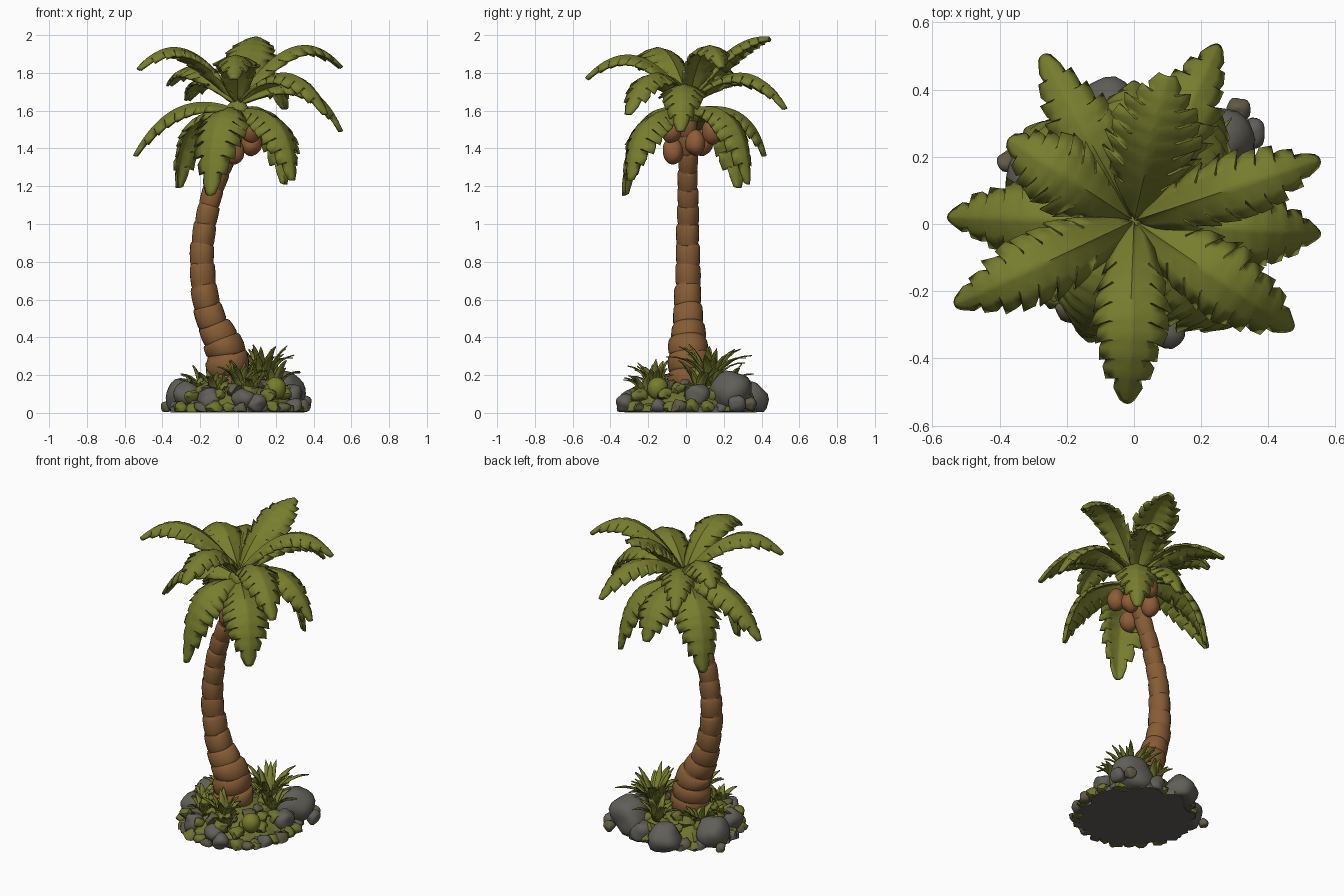
import bpy, bmesh, math, random
from mathutils import Vector, Matrix, noise

if "Cube" in bpy.data.objects:
    bpy.data.objects.remove(bpy.data.objects["Cube"])

random.seed(4)
UP = Vector((0, 0, 1))


def material(name, rgb):
    m = bpy.data.materials.new(name)
    m.diffuse_color = (*rgb, 1)
    m.use_nodes = True
    m.node_tree.nodes["Principled BSDF"].inputs["Base Color"].default_value = m.diffuse_color
    return m


LEAF = material("leaf_green", (0.185, 0.206, 0.027))
MOSS = material("moss_green", (0.155, 0.170, 0.028))
BARK = material("bark_brown", (0.240, 0.108, 0.036))
NUT = material("coconut_brown", (0.275, 0.108, 0.040))
ROCK = material("rock_grey", (0.118, 0.113, 0.098))
EARTH = material("stone_olive", (0.118, 0.106, 0.060))


def build(name, verts, faces, mat, thick=0, angle=40):
    me = bpy.data.meshes.new(name)
    me.from_pydata([tuple(v) for v in verts], [], faces)
    bm = bmesh.new()
    bm.from_mesh(me)
    bmesh.ops.recalc_face_normals(bm, faces=bm.faces)
    bm.to_mesh(me)
    bm.free()
    me.materials.append(mat)
    me.polygons.foreach_set("use_smooth", [True] * len(me.polygons))
    me.set_sharp_from_angle(angle=math.radians(angle))
    ob = bpy.data.objects.new(name, me)
    bpy.context.collection.objects.link(ob)
    if thick:
        mod = ob.modifiers.new("thickness", 'SOLIDIFY')
        mod.thickness = thick
        mod.offset = 0
    return ob


def grid_faces(rows, cols, closed=False, start=0):
    faces = []
    for i in range(rows - 1):
        for j in range(cols if closed else cols - 1):
            a, b = start + i * cols + j, start + i * cols + (j + 1) % cols
            faces.append((a, b, b + cols, a + cols))
    return faces


# Trunk: bowed tube of overlapping cup-shaped segments
PATH = [(-0.03, 0.02, 0.03, 0.10), (-0.045, 0.02, 0.19, 0.115), (-0.07, 0.015, 0.34, 0.104),
        (-0.135, 0.01, 0.48, 0.080), (-0.18, 0.01, 0.65, 0.068), (-0.19, 0.01, 0.84, 0.062),
        (-0.17, 0.01, 1.02, 0.057), (-0.13, 0.01, 1.18, 0.053), (-0.07, 0.01, 1.34, 0.050),
        (-0.02, 0.01, 1.50, 0.050), (0.0, 0.01, 1.62, 0.045)]


def trunk_at(u):
    f = u * (len(PATH) - 1)
    i = min(int(f), len(PATH) - 2)
    t = f - i
    a, b, c, d = [Vector(PATH[min(max(k, 0), len(PATH) - 1)]) for k in (i - 1, i, i + 1, i + 2)]
    return 0.5 * (2 * b + (c - a) * t + (2 * a - 5 * b + 4 * c - d) * t * t + (3 * b - a - 3 * c + d) * t ** 3)


verts, SEG, SIDES = [], 17, 20
for s in range(SEG):
    lean = Vector((random.uniform(-.12, .12), random.uniform(-.12, .12), 0))
    for f, k in ((0.0, 0.92), (0.12, 0.99), (0.5, 1.04), (0.88, 1.05), (0.99, 0.99)):
        u = (s + f) / SEG
        p = trunk_at(u)
        tan = (trunk_at(min(u + .01, 1)) - trunk_at(max(u - .01, 0))).to_3d().normalized()
        tan = (tan + lean).normalized()
        sx = Vector((0, 1, 0)).cross(tan).normalized()
        sy = tan.cross(sx)
        for j in range(SIDES):
            a = math.tau * j / SIDES
            r = p[3] * k * (1 + 0.03 * math.sin(3 * a + s * 2.1))
            verts.append(p.to_3d() + (sx * math.cos(a) + sy * math.sin(a)) * r)
faces = grid_faces(SEG * 5, SIDES, True)
faces += [tuple(range(SIDES)), tuple(range(len(verts) - SIDES, len(verts)))]
build("trunk", verts, faces, BARK)


# Fronds: arched broad leaf with a slight midrib and irregular toothed edges
def frond(name, tip, mid_z, mid_frac, half_w, z0, arch):
    p0, p2 = Vector((0, 0.01, z0)), Vector(tip)
    mid = p0.lerp(p2, mid_frac)
    mid.z = mid_z
    c = 2 * mid - (p0 + p2) / 2
    d = Vector((p2.x - p0.x, p2.y - p0.y, 0)).normalized()
    side = d.cross(UP)
    rows = [(0, 1, 0), (0.07, 1, 0)]
    teeth = 8
    for k in range(teeth):
        a, b = 0.12 + 0.86 * k / teeth, 0.12 + 0.86 * (k + 1) / teeth
        depth = .95 - .25 * k / teeth
        rows += [(a + .004, depth, 0), ((a + b) / 2, .98, .3), (b - .004, 1.06, 1)]
    rows.append((1, 1, 0))
    verts = []
    for t, k, sweep in rows:
        p = p0 * (1 - t) ** 2 + c * 2 * t * (1 - t) + p2 * t * t
        tan = ((c - p0) * (1 - t) + (p2 - c) * t).normalized()
        nor = side.cross(tan)
        w = half_w * max(0.06, math.sin(math.pi * min(t, .995) ** 0.95) ** 0.7)
        for q in (-1, -.55, -.1, 0, .1, .55, 1):
            edge = abs(q) == 1
            kk = k * random.uniform(.88, 1.08) if edge else min(k, 1)
            drop = arch * q * q * w + (0.006 * sweep if edge else 0)
            fwd = 0.03 * sweep if edge else 0
            rib = 0.008 * (1 - t) if q == 0 else 0
            verts.append(p + side * q * w * kk + nor * (rib - drop) + tan * fwd * (1 - .5 * t))
    build(name, verts, grid_faces(len(rows), 7), LEAF, 0.014, 50)


FRONDS = [((-.02, -.53, 1.77), 1.88, .50, .112), ((.10, .44, 1.985), 1.905, .50, .135),
          ((.25, .53, 1.61), 1.79, .55, .10), ((-.27, .50, 1.66), 1.78, .5, .10),
          ((.55, .19, 1.83), 1.925, .52, .10), ((.55, -.03, 1.49), 1.725, .59, .115),
          ((.47, -.31, 1.58), 1.79, .55, .115), ((-.53, -.24, 1.82), 1.915, .52, .105),
          ((-.55, .02, 1.36), 1.61, .56, .115), ((-.37, .25, 1.74), 1.82, .55, .115),
          ((-.15, -.33, 1.15), 1.53, .72, .145), ((.29, -.30, 1.23), 1.53, .72, .13),
          ((.25, .33, 1.21), 1.55, .72, .125), ((-.32, .28, 1.19), 1.53, .72, .135),
          ((0, .42, 1.36), 1.58, .66, .125)]
for n, (tip, mz, mf, w) in enumerate(FRONDS):
    low = tip[2] < 1.45
    frond(f"frond_{n + 1}", tip, mz, mf, w, 1.59 if low else 1.63, .42 if low else .36)


# Rounded lumps: coconuts, rocks, pebbles and moss clumps
def lump(name, loc, size, mat, rough=0.0, angle=60, sub=3):
    bm = bmesh.new()
    bmesh.ops.create_icosphere(bm, subdivisions=sub, radius=1)
    rot = Matrix.Rotation(random.uniform(0, 6.28), 3, 'Z')
    off = Vector((random.uniform(0, 50), random.uniform(0, 50), 0))
    verts = []
    for v in bm.verts:
        p = rot @ (v.co * (1 + rough * noise.noise(v.co * 1.1 + off)))
        p = Vector(loc) + Vector([p[i] * size[i] for i in range(3)])
        p.z = max(p.z, 0.006)
        verts.append(p)
    faces = [tuple(v.index for v in f.verts) for f in bm.faces]
    bm.free()
    return build(name, verts, faces, mat, 0, angle)


NUTS = [(.07, -.08, 1.50), (.14, .14, 1.49), (.02, .16, 1.50), (-.02, -.07, 1.385), (.07, .05, 1.43), (-.05, .09, 1.43)]
for n, p in enumerate(NUTS):
    lump(f"coconut_{n + 1}", p, (.055, .055, .07), NUT, .1)
lump("crown_heart", (0, .01, 1.59), (.06, .06, .07), LEAF, .2)
lump("green_coconut", (.20, -.15, .13), (.055, .055, .06), LEAF, .05)

ROCKS = [(.23, .24, .10, .12), (-.28, .13, .08, .10), (-.08, .33, .07, .10), (.03, -.29, .07, .06),
         (.10, -.32, .05, .05), (-.15, -.24, .07, .06), (.28, .06, .09, .065), (.35, .27, .05, .045),
         (.31, .34, .05, .036), (-.38, .185, .03, .03), (-.27, -.07, .09, .07), (.1, .3, .05, .07)]
for n, (x, y, z, r) in enumerate(ROCKS):
    lump(f"rock_{n + 1}", (x, y, z), (r, r, r), EARTH if n in (8, 9) else ROCK, .3)

# Stony base slab, with a mossy mound above it
N = 40
for name, rings, mat in (("base_slab", ((.0, .002), (1.0, .002), (1.0, .03), (.9, .05), (0, .06)), ROCK),
                         ("mound", ((.0, .03), (.95, .03), (.87, .07), (.62, .12), (.3, .15), (0, .16)), MOSS)):
    verts = []
    for rr, z in rings:
        for j in range(N):
            a = math.tau * j / N
            r = .335 * max(rr, .01) * (1 + .2 * noise.noise(Vector((math.cos(a), math.sin(a), .3)) * 4))
            verts.append((r * math.cos(a), .02 + r * math.sin(a), z))
    L = len(rings)
    build(name, verts, grid_faces(L, N, True) + [tuple(range(N)), tuple(range((L - 1) * N, L * N))], mat)

# Rim pebbles and inner moss clumps
for n in range(38):
    a = math.tau * n / 38 + random.uniform(-.06, .06)
    d = random.uniform(.30, .355)
    s = random.uniform(.028, .045)
    lump(f"pebble_{n + 1}", (d * math.cos(a), .01 + d * math.sin(a), s * .7), (s * 1.1, s, s * .9),
         (MOSS, EARTH, MOSS, ROCK)[n % 4], .5, 45, 2)
for n in range(34):
    a = n * 2.4
    d = .14 + .17 * (n / 34)
    s = random.uniform(.03, .05)
    lump(f"moss_clump_{n + 1}", (d * math.cos(a), d * math.sin(a), .17 - .4 * (d - .1)), (s, s, s * .8),
         MOSS if n % 5 else EARTH, .6, 45, 2)


# Grass tufts: fans of bent, folded, tapering blades
def tuft(name, x, y, z, count, length):
    verts, faces = [], []
    for n in range(count):
        a = n * 2.4 + random.uniform(-.3, .3)
        d = Vector((math.cos(a), math.sin(a), 0))
        side = d.cross(UP)
        ln = length * random.uniform(.7, 1.08)
        out = random.uniform(.3, .85)
        start = len(verts)
        for i in range(6):
            t = i / 5
            p = Vector((x, y, z)) + d * (.015 + ln * out * t ** 1.3) + UP * ln * (1.25 * t - (.15 + .65 * out) * t * t)
            w = .021 * (1 - t ** 2.5) + .001
            verts += [p - side * w, p - UP * .006 * (1 - t), p + side * w]
        faces += grid_faces(6, 3, False, start)
    build(name, verts, faces, LEAF, 0.006, 60)


TUFTS = [(.13, .13, .14, 22, .27), (.19, .07, .12, 12, .20), (.02, -.17, .12, 16, .18), (-.12, -.17, .11, 12, .14),
         (-.18, .12, .11, 12, .15), (.05, .22, .11, 10, .17), (.07, -.22, .1, 12, .14), (-.22, -.02, .1, 10, .12)]
for n, t in enumerate(TUFTS):
    tuft(f"grass_tuft_{n + 1}", *t)
